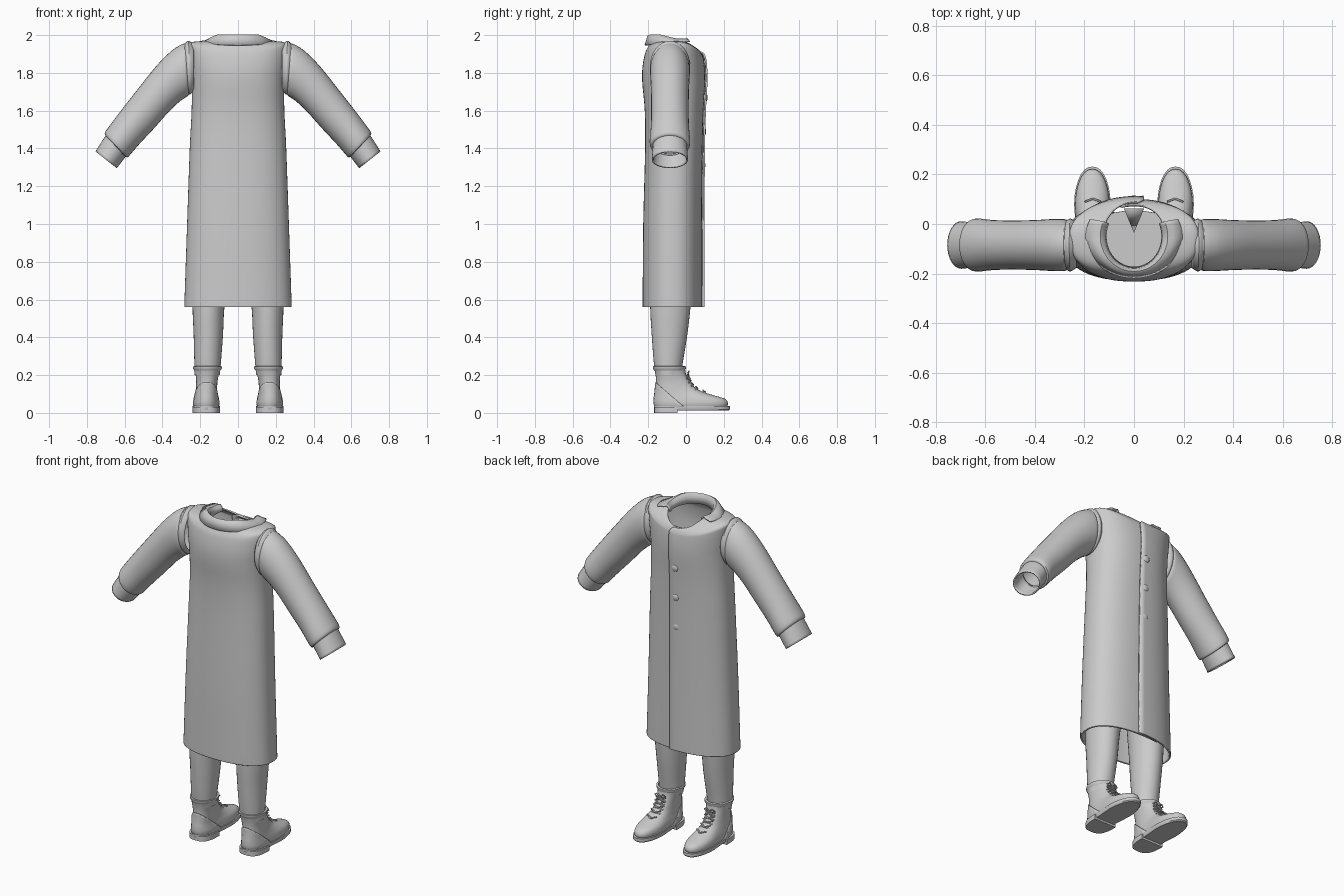
import bpy, bmesh, math
from mathutils import Vector

if "Cube" in bpy.data.objects:
    bpy.data.objects.remove(bpy.data.objects["Cube"])

grey = bpy.data.materials.new("cloth_grey")
grey.diffuse_color = (0.6, 0.6, 0.6, 1)
grey.use_nodes = True
grey.node_tree.nodes["Principled BSDF"].inputs["Base Color"].default_value = grey.diffuse_color


def finish(bm, name, mirror=False, thick=0, angle=40):
    bmesh.ops.recalc_face_normals(bm, faces=bm.faces)
    me = bpy.data.meshes.new(name)
    bm.to_mesh(me)
    bm.free()
    ob = bpy.data.objects.new(name, me)
    bpy.context.collection.objects.link(ob)
    me.materials.append(grey)
    if thick:
        m = ob.modifiers.new("thickness", 'SOLIDIFY')
        m.thickness, m.offset = thick, 0
    if mirror:
        m = ob.modifiers.new("mirror", 'MIRROR')
        m.use_mirror_merge = False
    bpy.ops.object.select_all(action='DESELECT')
    ob.select_set(True)
    bpy.context.view_layer.objects.active = ob
    bpy.ops.object.shade_smooth_by_angle(angle=math.radians(angle))
    return ob


def spline(rows, steps):
    """Catmull-Rom interpolation between rows of numbers."""
    out = []
    for i in range(len(rows) - 1):
        p0, p1 = rows[max(i - 1, 0)], rows[i]
        p2, p3 = rows[i + 1], rows[min(i + 2, len(rows) - 1)]
        for k in range(steps):
            t = k / steps
            out.append([0.5 * (2*b + (c - a)*t + (2*a - 5*b + 4*c - d)*t*t
                               + (3*b - a - 3*c + d)*t**3)
                        for a, b, c, d in zip(p0, p1, p2, p3)])
    return out + [list(rows[-1])]


def loft(rings, closed=True, cap_start=False, cap_end=False):
    bm = bmesh.new()
    vs = [[bm.verts.new(p) for p in r] for r in rings]
    n = len(rings[0])
    for a, b in zip(vs, vs[1:]):
        for i in range(n if closed else n - 1):
            j = (i + 1) % n
            bm.faces.new((a[i], a[j], b[j], b[i]))
    if cap_start:
        bm.faces.new(vs[0])
    if cap_end:
        bm.faces.new(vs[-1])
    return bm


def power(v, e):
    return math.copysign(abs(v) ** e, v)


def oval(cx, hw, yb, yf, z, n=32, e=1.0, waist=0):
    """Horizontal oval ring, optionally pinched at the arch."""
    pts = []
    for i in range(n):
        a = 2 * math.pi * i / n
        y = (yb + yf) / 2 + (yf - yb) / 2 * power(math.sin(a), e)
        w = hw * (1 - waist * math.exp(-((y + 0.01) / 0.07) ** 2))
        pts.append((cx + w * power(math.cos(a), e), y, z))
    return pts


# Coat body: half width, back y, front y, z at back, side, front
body = [
    (.280, -.225, .080, .56, .56, .56), (.278, -.225, .080, .62, .62, .62),
    (.265, -.222, .080, 1.0, 1.0, 1.0), (.251, -.212, .083, 1.4, 1.4, 1.4),
    (.241, -.214, .088, 1.6, 1.6, 1.6), (.241, -.227, .096, 1.75, 1.75, 1.75),
    (.250, -.226, .095, 1.83, 1.84, 1.82), (.258, -.213, .090, 1.90, 1.93, 1.87),
    (.250, -.200, .086, 1.93, 1.956, 1.885), (.190, -.190, .080, 1.95, 1.964, 1.898),
    (.122, -.180, .074, 1.965, 1.966, 1.905)]
start, turn, N = math.radians(84), math.radians(384), 72
rings = []
for hw, yb, yf, zb, zs, zf in spline(body, 4):
    ring = []
    for i in range(N + 1):
        da = turn * i / N
        a = start + da
        grow = 0.014 * max(0, 1 - da / math.radians(55))   # front overlap
        s = math.sin(a)
        z = zs + ((zf if s > 0 else zb) - zs) * s * s
        ring.append(((hw + grow) * power(math.cos(a), .85),
                     (yb + yf) / 2 + ((yf - yb) / 2 + grow) * power(s, .85), z))
    rings.append(ring)
finish(loft(rings, closed=False), "coat_body", thick=.009)

# Folded collar, open at the front
fold = []
for i in range(41):
    a = math.radians(155 + 230 * i / 40)
    c, s = math.cos(a), math.sin(a)
    back = max(0, -s)
    top = 1.978 + .022 * min(1, back * 1.6)
    outer = 1.966 - .02 * back
    fold.append([(r * c, -.05 + q * s, z) for r, q, z in (
        (.114, .126, 1.945), (.122, .134, top - .012), (.137, .142, top),
        (.155, .151, top - .006), (.195, .166, outer))])
finish(loft(fold, closed=False), "collar", thick=.007)

# Inner front flap visible through the neck
bm = bmesh.new()
bm.faces.new([bm.verts.new(p) for p in
              ((-.04, .062, 1.90), (.04, .062, 1.90), (0, -.035, 1.78))])
finish(bm, "inner_flap", thick=.004)

# Buttons down the front
bm = bmesh.new()
for y, z in ((.098, 1.85), (.104, 1.67), (.096, 1.49), (.092, 1.31)):
    new = bmesh.ops.create_uvsphere(bm, u_segments=16, v_segments=8, radius=.022)["verts"]
    for v in new:
        v.co = Vector((v.co.x, v.co.y * .5 + y, v.co.z + z))
finish(bm, "buttons")


def tube(rows, n=32, steps=3):
    """Rings from rows of top x, top z, bottom x, bottom z, half depth."""
    out = []
    for tx, tz, bx, bz, h in spline(rows, steps):
        mx, mz = (tx + bx) / 2, (tz + bz) / 2
        out.append([(mx + (tx - mx) * math.cos(a), -.085 + h * math.sin(a),
                     mz + (tz - mz) * math.cos(a))
                    for a in (2 * math.pi * i / n for i in range(n))])
    return out


# Sleeves, gathered above the cuff
sleeve = [(.235, 1.945, .235, 1.71, .09), (.262, 1.967, .252, 1.69, .104),
          (.280, 1.952, .262, 1.69, .097), (.292, 1.95, .270, 1.678, .102),
          (.350, 1.915, .305, 1.655, .102), (.430, 1.835, .365, 1.60, .098),
          (.530, 1.71, .445, 1.51, .096), (.620, 1.595, .520, 1.43, .098),
          (.680, 1.515, .568, 1.375, .104), (.703, 1.480, .588, 1.355, .101),
          (.690, 1.462, .602, 1.372, .085)]
finish(loft(tube(sleeve)), "sleeves", mirror=True, thick=.006)
cuff = [(.690, 1.478, .590, 1.370, .086), (.721, 1.43, .618, 1.332, .089),
        (.751, 1.382, .645, 1.298, .092)]
finish(loft(tube(cuff)), "cuffs", mirror=True, thick=.008)

# Trousers: two legs joined by a hidden hip block
legs = [(.163, .066, -.160, -.025, .20), (.161, .070, -.170, -.018, .26),
        (.157, .078, -.182, .008, .42), (.156, .085, -.190, .025, .57),
        (.140, .100, -.190, .050, .80), (.115, .110, -.190, .055, 1.0)]
finish(loft([oval(*r) for r in spline(legs, 3)]), "trouser_legs", mirror=True)
hips = [(0, .19, -.18, .045, .93), (0, .215, -.19, .055, 1.0), (0, .21, -.19, .055, 1.15)]
finish(loft([oval(*r) for r in hips], cap_start=True, cap_end=True), "trouser_hips")

# Boot uppers
CX = .168
boot = [(CX, .068, -.160, .215, .030), (CX, .073, -.166, .222, .050),
        (CX, .070, -.166, .205, .075), (CX, .064, -.163, .130, .098),
        (.167, .060, -.160, .060, .125), (.165, .059, -.158, .022, .165),
        (.163, .064, -.162, .000, .205), (.162, .070, -.170, -.005, .240)]


def boot_bm():
    return loft([oval(*r, e=.88, waist=.1) for r in spline(boot, 3)], cap_start=True)


finish(boot_bm(), "boots", mirror=True)
bm = loft([oval(.162, w, b, f, z) for w, b, f, z in (
    (.070, -.169, -.006, .225), (.077, -.176, 0, .236), (.077, -.176, 0, .246),
    (.066, -.166, -.012, .248))])
finish(bm, "boot_rims", mirror=True)

# Heel counters: offset patch of the boot cut by a slanted plane
bm = boot_bm()
bmesh.ops.recalc_face_normals(bm, faces=bm.faces)
bm.normal_update()
for v in bm.verts:
    v.co += v.normal * .004
bmesh.ops.bisect_plane(bm, geom=bm.verts[:] + bm.edges[:] + bm.faces[:],
                       plane_co=(0, -.16, .16), plane_no=(0, .65, .76),
                       clear_outer=True)
finish(bm, "heel_counters", mirror=True, thick=.004)

# Soles and heel blocks
sole = [oval(CX, .072, -.166, .226, .012, e=.88, waist=.12),
        oval(CX, .077, -.170, .232, .018, e=.88, waist=.12),
        oval(CX, .077, -.170, .232, .036, e=.88, waist=.12)]
finish(loft(sole, cap_start=True, cap_end=True), "soles", mirror=True)
bm = loft([oval(CX, .074, -.169, .08, z, e=.7) for z in (0, .03)],
          cap_start=True, cap_end=True)
bmesh.ops.bisect_plane(bm, geom=bm.verts[:] + bm.edges[:] + bm.faces[:],
                       plane_co=(0, -.045, 0), plane_no=(0, 1, 0), clear_outer=True)
bmesh.ops.holes_fill(bm, edges=[e for e in bm.edges if e.is_boundary])
finish(bm, "heels", mirror=True)


def cord(name, strands, radius):
    cu = bpy.data.curves.new(name, 'CURVE')
    cu.dimensions, cu.bevel_depth, cu.bevel_resolution = '3D', radius, 1
    cu.use_fill_caps = True
    for pts in strands:
        sp = cu.splines.new('POLY')
        sp.points.add(len(pts) - 1)
        for p, co in zip(sp.points, pts):
            p.co = (*co, 1)
    cu.materials.append(grey)
    ob = bpy.data.objects.new(name, cu)
    bpy.context.collection.objects.link(ob)


# Laces: crossing rows with a small bow on top
for side, label in ((1, "left"), (-1, "right")):
    strands = []
    for y, z in ((.098, .110), (.058, .130), (.036, .150), (.022, .170), (.012, .190)):
        for d in (1, -1):
            strands.append([(side * .166 + k * .016 * d, y + .004 - .006 * abs(k),
                             z + k * .005) for k in (-2, -1, 0, 1, 2)])
    for d in (1, -1):
        strands.append([(side * .165 + d * x, y, z) for x, y, z in (
            (0, .010, .205), (.02, .016, .222), (.035, .010, .212),
            (.02, .014, .202), (0, .010, .205), (.018, .022, .18))])
    cord(label + "_laces", strands, .004)
